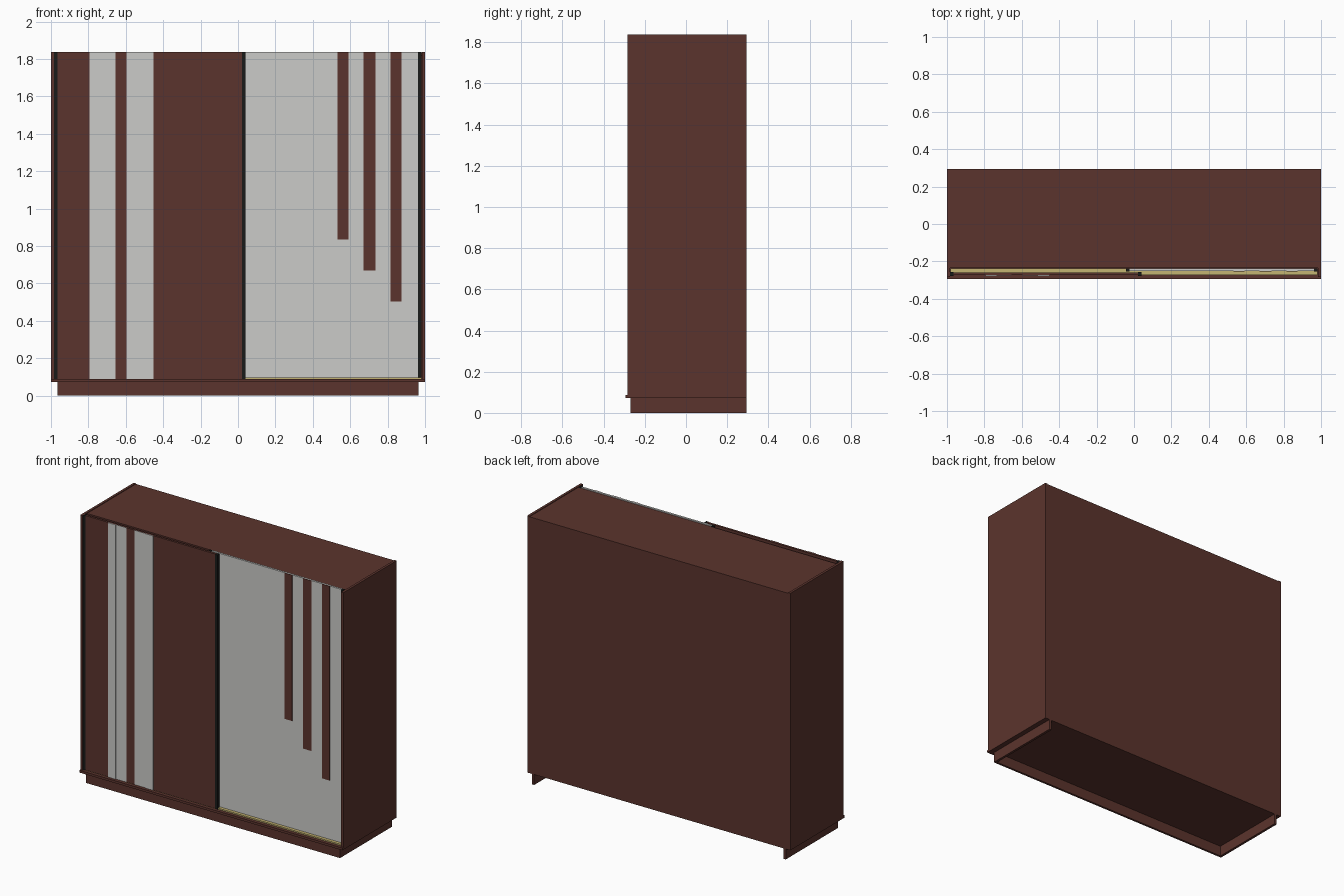
import bpy

if "Cube" in bpy.data.objects:
    bpy.data.objects.remove(bpy.data.objects["Cube"])


def material(name, r, g, b):
    m = bpy.data.materials.new(name)
    m.diffuse_color = (r, g, b, 1)
    m.use_nodes = True
    m.node_tree.nodes["Principled BSDF"].inputs["Base Color"].default_value = m.diffuse_color
    return m


BROWN = material("dark_brown_wood", 0.105, 0.034, 0.026)
WHITE = material("pale_grey_panel", 0.60, 0.60, 0.58)
BLACK = material("black_trim", 0.010, 0.011, 0.010)
GOLD = material("gold_track", 0.56, 0.46, 0.17)


def box(name, mat, x0, x1, y0, y1, z0, z1):
    """Box given by its limits on each axis."""
    xs, ys, zs = (x0, x1), (y0, y1), (z0, z1)
    verts = [(x, y, z) for x in xs for y in ys for z in zs]
    faces = [(0, 1, 3, 2), (4, 6, 7, 5), (0, 4, 5, 1),
             (2, 3, 7, 6), (0, 2, 6, 4), (1, 5, 7, 3)]
    me = bpy.data.meshes.new(name)
    me.from_pydata(verts, [], faces)
    me.materials.append(mat)
    ob = bpy.data.objects.new(name, me)
    bpy.context.collection.objects.link(ob)
    return ob


TOP = 1.838
BACK = 0.295
FLOOR = 0.088

# Plinth, open at the back and below
box("plinth_front", BROWN, -0.965, 0.965, -0.27, -0.255, 0, 0.072)
for side, s in (("left", -1), ("right", 1)):
    a, b = sorted((s * 0.965, s * 0.948))
    box(f"plinth_{side}", BROWN, a, b, -0.255, BACK, 0, 0.072)

# Carcass
box("base_board", BROWN, -1, 1, -0.295, BACK, 0.072, FLOOR)
for side, s in (("left", -1), ("right", 1)):
    a, b = sorted((s * 1.0, s * 0.983))
    box(f"side_panel_{side}", BROWN, a, b, -0.284, BACK, FLOOR, TOP)
box("back_panel", BROWN, -0.983, 0.983, 0.28, BACK, FLOOR, TOP - 0.004)
box("top_board", BROWN, -0.983, 0.983, -0.235, 0.28, TOP - 0.02, TOP - 0.004)

# Sliding track on the base board
box("sliding_track", GOLD, -0.98, 0.98, -0.272, -0.238, FLOOR, 0.097)

# Left door, running in front
box("left_door", BROWN, -0.966, 0.021, -0.274, -0.259, 0.09, TOP)
for i, (a, b, t) in enumerate(((-0.794, -0.735, 0.005), (-0.735, -0.655, 0.001),
                               (-0.596, -0.512, 0.001), (-0.512, -0.452, 0.005))):
    box(f"left_door_pale_strip_{i + 1}", WHITE, a, b, -0.274 - t, -0.2735, 0.09, TOP)
for i, (a, b) in enumerate(((-0.983, -0.966), (0.021, 0.039))):
    box(f"left_door_edge_trim_{i + 1}", BLACK, a, b, -0.278, -0.257, 0.09, TOP)

# Right door, running behind
box("right_door", WHITE, -0.025, 0.962, -0.251, -0.237, 0.097, TOP)
for i, (a, b, z) in enumerate(((0.532, 0.59, 0.835), (0.672, 0.735, 0.668),
                               (0.815, 0.875, 0.502))):
    box(f"right_door_brown_strip_{i + 1}", BROWN, a, b, -0.254, -0.2505, z, TOP)
for i, (a, b) in enumerate(((-0.043, -0.025), (0.962, 0.98))):
    box(f"right_door_edge_trim_{i + 1}", BLACK, a, b, -0.255, -0.237, 0.097, TOP)
